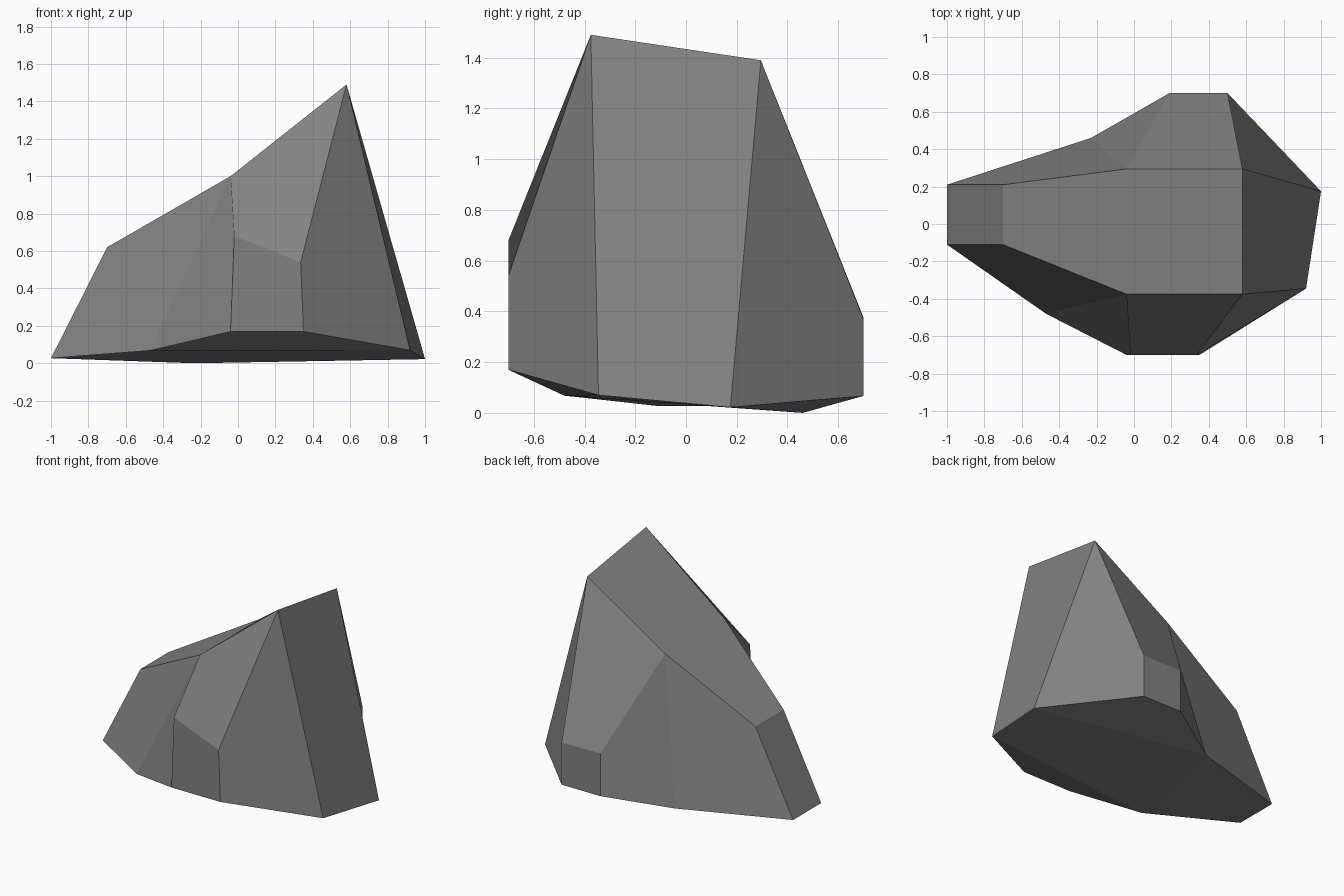
import bpy, bmesh

if "Cube" in bpy.data.objects:
    bpy.data.objects.remove(bpy.data.objects["Cube"])

# Faceted boulder: a ten-sided base ring lofted to an uneven crown ring
BASE = [(-1, -.11, .027), (-.47, -.48, .068), (-.04, -.70, .17), (.35, -.70, .17),
        (.92, -.345, .07), (1, .175, .022), (.50, .70, .067), (.19, .70, .067),
        (-.23, .46, 0), (-1, .21, .027)]
CROWN = [(-.70, -.11, .62), (-.04, -.375, 1.0), (-.02, -.70, .68), (.335, -.70, .54),
         (.58, -.375, 1.49), (.58, .295, 1.39), (.50, .70, .37), (.19, .70, .375),
         (-.04, .295, 1.0), (-.70, .21, .62)]
# Facets closing each ring: left end, front slope, middle, back slope
CAP = [(0, 1, 8, 9), (4, 1, 2, 3), (4, 5, 8, 1), (5, 6, 7, 8)]

bm = bmesh.new()
base = [bm.verts.new(p) for p in BASE]
crown = [bm.verts.new(p) for p in CROWN]

# Side facets, each folding from its left crown corner to its right base corner
n = len(base)
for i in range(n):
    j = (i + 1) % n
    bm.faces.new((base[j], crown[j], crown[i], base[i]))

# Top and underside
for cap in CAP:
    bm.faces.new([crown[i] for i in cap])
    bm.faces.new([base[i] for i in reversed(cap)])
bmesh.ops.recalc_face_normals(bm, faces=bm.faces)

mesh = bpy.data.meshes.new("boulder")
bm.to_mesh(mesh)
bm.free()

# Single stone colour, flat faces
stone = bpy.data.materials.new("stone grey")
stone.diffuse_color = (.225, .225, .225, 1)
stone.use_nodes = True
stone.node_tree.nodes["Principled BSDF"].inputs["Base Color"].default_value = stone.diffuse_color
mesh.materials.append(stone)
boulder = bpy.data.objects.new("boulder", mesh)
bpy.context.collection.objects.link(boulder)
